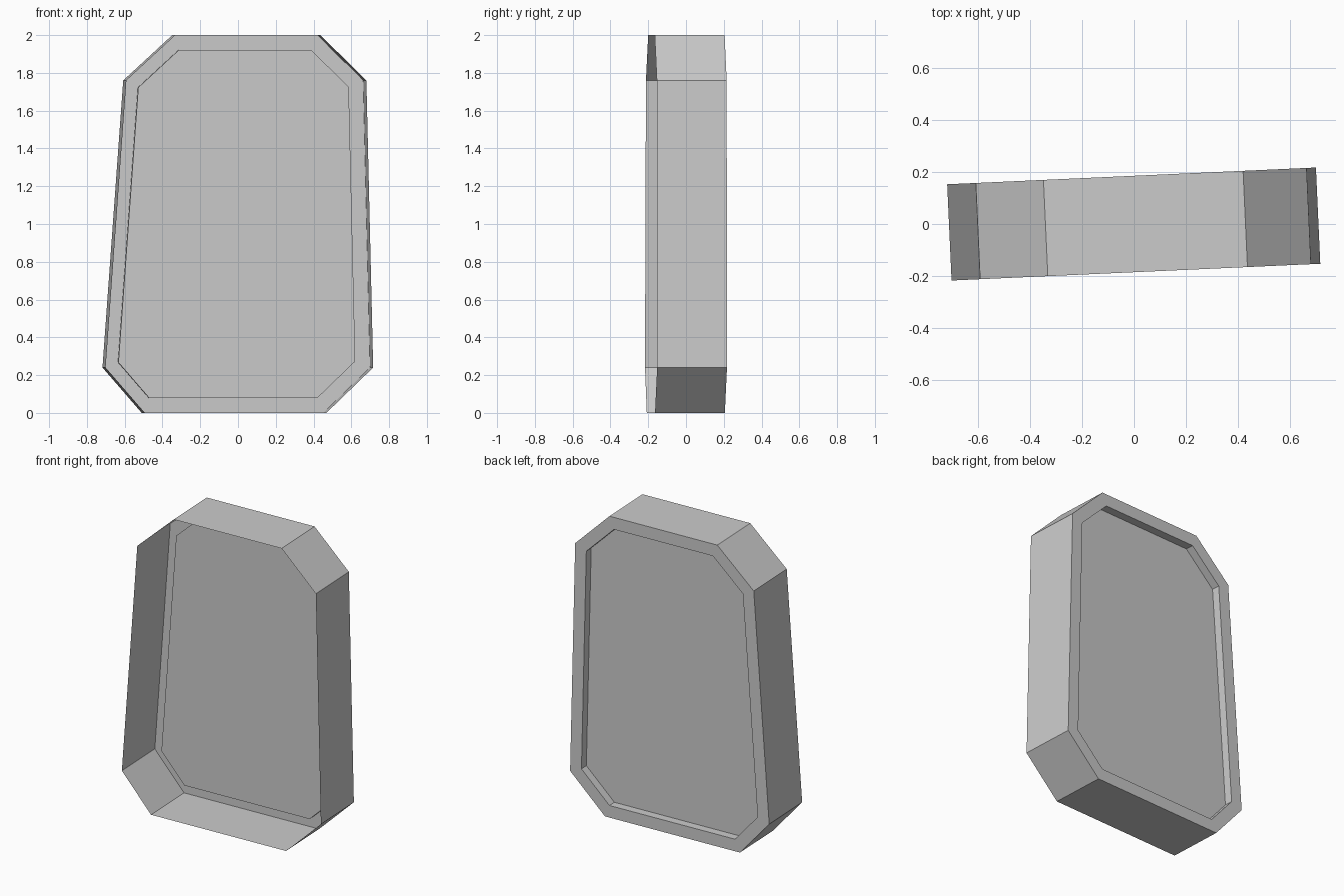
import bpy, bmesh, math
from mathutils import Matrix, Vector

if "Cube" in bpy.data.objects:
    bpy.data.objects.remove(bpy.data.objects["Cube"])

HALF = 0.185      # half of the shell depth
RIM = 0.08        # width of the rim around the back panel
RECESS = 0.055    # how far the back panel is pushed in

# Eight-sided outline (x, z), wider at the bottom
outline = [(-0.502, 0), (0.46, 0), (0.708, 0.24), (0.672, 1.76),
           (0.428, 2.0), (-0.34, 2.0), (-0.60, 1.76), (-0.71, 0.24)]

bm = bmesh.new()
front = [bm.verts.new((x, -HALF, z)) for x, z in outline]
back = [bm.verts.new((x, HALF, z)) for x, z in outline]

# Side walls, open at the front
n = len(outline)
for i in range(n):
    j = (i + 1) % n
    bm.faces.new((front[i], back[i], back[j], front[j]))

# Back panel with a rim and a straight-walled recess
panel = bm.faces.new(back[::-1])
panel.normal_flip() if panel.normal.y < 0 else None
bm.normal_update()
bmesh.ops.recalc_face_normals(bm, faces=bm.faces[:])
bm.normal_update()
if panel.normal.y < 0:
    bmesh.ops.reverse_faces(bm, faces=bm.faces[:])
    bm.normal_update()
bmesh.ops.inset_region(bm, faces=[panel], thickness=RIM, use_even_offset=True)
bmesh.ops.inset_region(bm, faces=[panel], thickness=0.0, use_even_offset=True)
bmesh.ops.translate(bm, verts=panel.verts[:], vec=Vector((0, -RECESS, 0)))

# Slight turn about the vertical axis
bmesh.ops.rotate(bm, verts=bm.verts[:], cent=(0, 0, 0),
                 matrix=Matrix.Rotation(math.radians(2.6), 3, 'Z'))

mesh = bpy.data.meshes.new("tray_shell")
bm.to_mesh(mesh)
bm.free()
bpy.context.collection.objects.link(bpy.data.objects.new("tray_shell", mesh))
